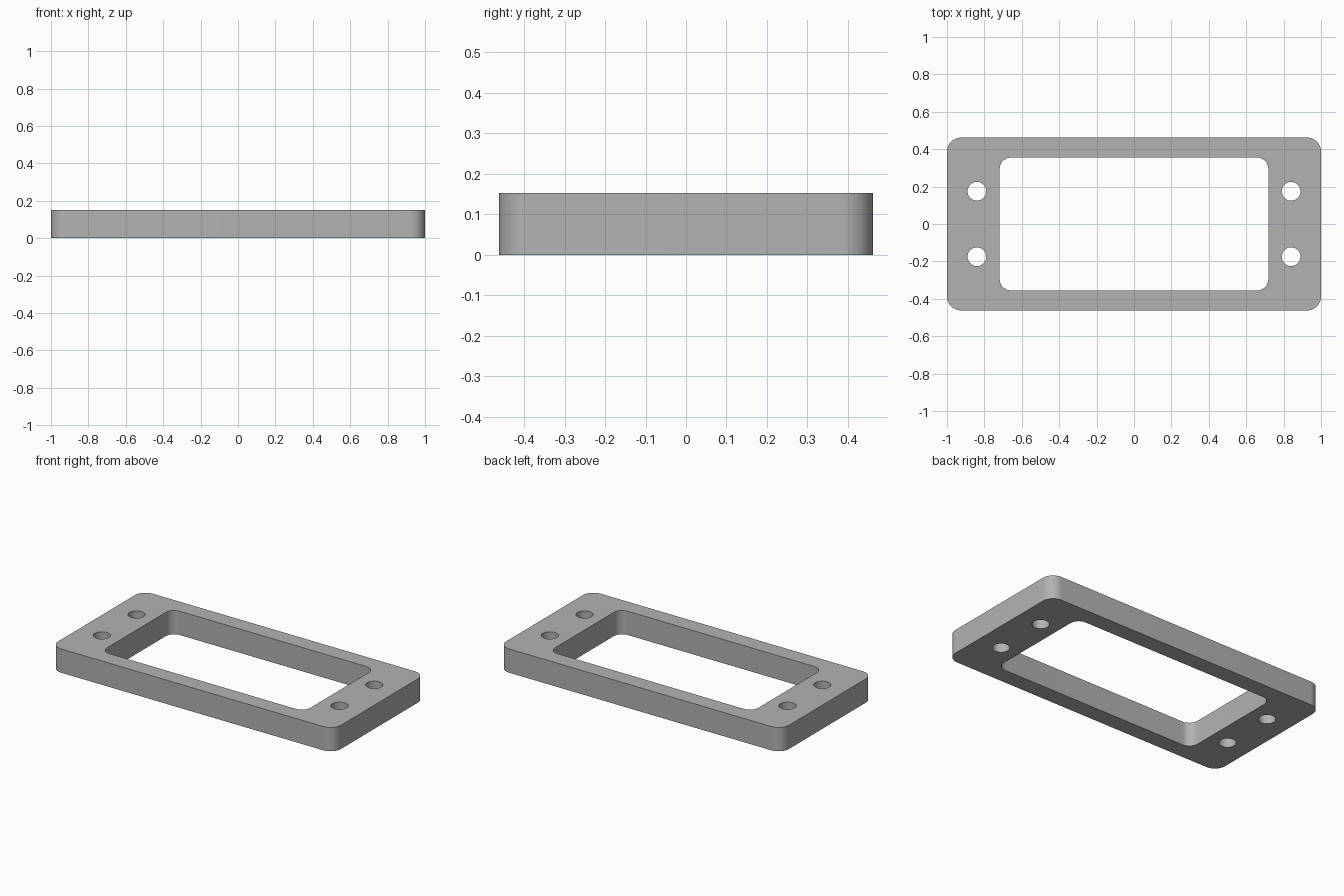
import bpy
import bmesh
from math import cos, sin, pi, radians

if "Cube" in bpy.data.objects:
    bpy.data.objects.remove(bpy.data.objects["Cube"])

HEIGHT = 0.152


def rounded_outline(half_x, half_y, radius, steps=12):
    """Counter-clockwise rectangle with rounded corners."""
    points = []
    for corner, (sx, sy) in enumerate([(1, 1), (-1, 1), (-1, -1), (1, -1)]):
        for i in range(steps + 1):
            a = (corner + i / steps) * pi / 2
            points.append((sx * (half_x - radius) + radius * cos(a),
                           sy * (half_y - radius) + radius * sin(a)))
    return points


def circle_outline(cx, cy, radius, steps=40):
    return [(cx + radius * cos(2 * pi * i / steps),
             cy + radius * sin(2 * pi * i / steps)) for i in range(steps)]


# Outer edge, window opening and four screw holes
outlines = [rounded_outline(1.0, 0.462, 0.075), rounded_outline(0.718, 0.355, 0.06)]
outlines += [circle_outline(sx * 0.84, sy * 0.175, 0.05)
             for sx in (-1, 1) for sy in (-1, 1)]

# Filled flat profile, extruded to the plate thickness
profile = bpy.data.curves.new("mounting_frame", "CURVE")
profile.dimensions = "2D"
profile.fill_mode = "BOTH"
profile.extrude = HEIGHT / 2
for outline in outlines:
    spline = profile.splines.new("POLY")
    spline.points.add(len(outline) - 1)
    for point, (x, y) in zip(spline.points, outline):
        point.co = (x, y, 0, 1)
    spline.use_cyclic_u = True

frame = bpy.data.objects.new("mounting_frame", profile)
bpy.context.collection.objects.link(frame)
bpy.ops.object.select_all(action="DESELECT")
frame.select_set(True)
bpy.context.view_layer.objects.active = frame
bpy.ops.object.convert(target="MESH")
frame = bpy.context.object

# Weld caps to walls and stand the plate on the ground
bm = bmesh.new()
bm.from_mesh(frame.data)
bmesh.ops.remove_doubles(bm, verts=bm.verts, dist=0.0001)
bmesh.ops.recalc_face_normals(bm, faces=bm.faces)
bmesh.ops.translate(bm, verts=bm.verts, vec=(0, 0, HEIGHT / 2))
bm.to_mesh(frame.data)
bm.free()
bpy.ops.object.shade_smooth_by_angle(angle=radians(30))

# Plain grey
grey = bpy.data.materials.new("plain_grey")
grey.use_nodes = True
colour = (0.45, 0.45, 0.45, 1)
grey.diffuse_color = colour
grey.node_tree.nodes["Principled BSDF"].inputs["Base Color"].default_value = colour
frame.data.materials.clear()
frame.data.materials.append(grey)
